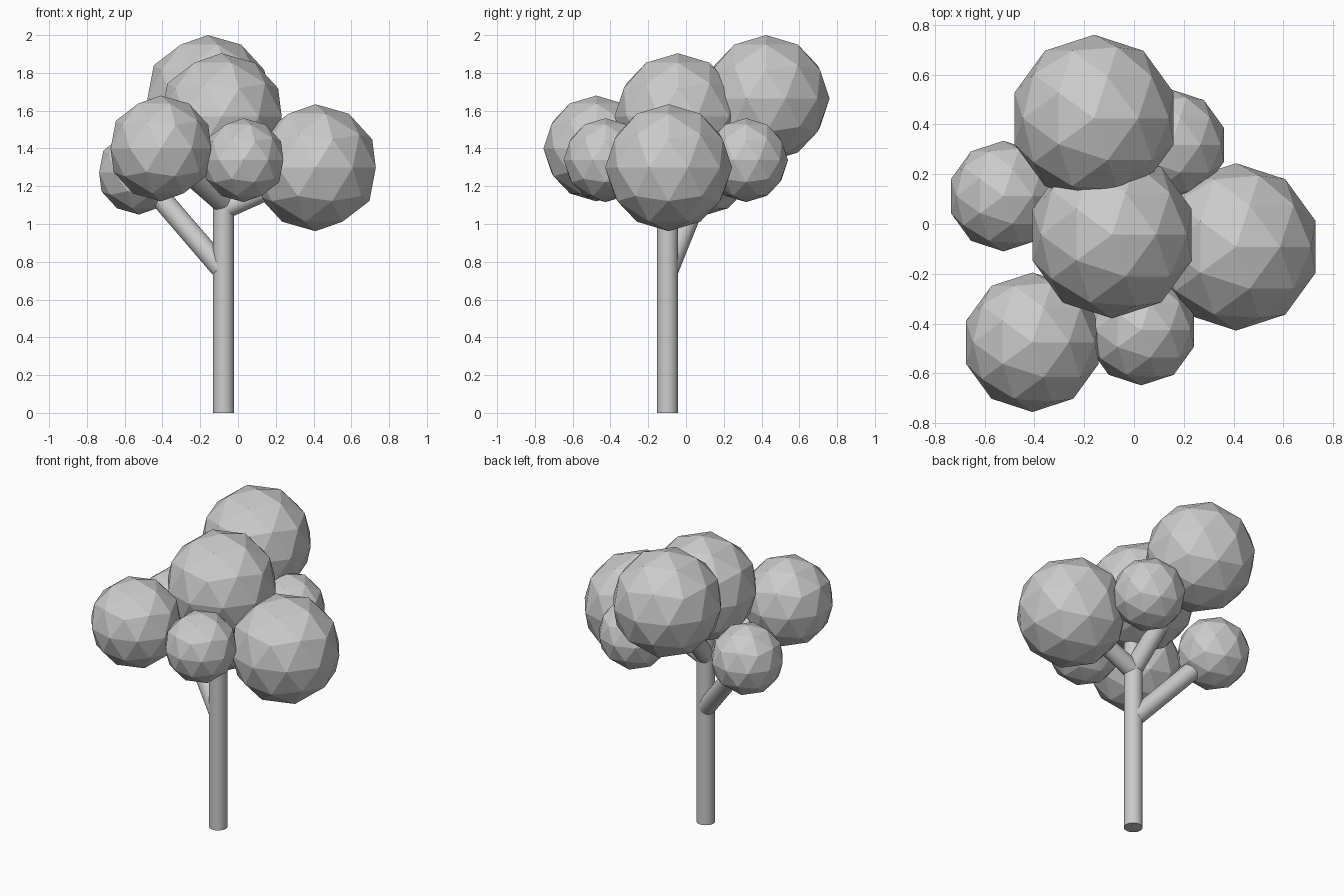
import bpy
from mathutils import Vector

if "Cube" in bpy.data.objects:
    bpy.data.objects.remove(bpy.data.objects["Cube"])

grey = bpy.data.materials.new("plain_grey")
grey.diffuse_color = (0.6, 0.6, 0.6, 1)
grey.use_nodes = True
grey.node_tree.nodes["Principled BSDF"].inputs["Base Color"].default_value = grey.diffuse_color

TRUNK_X, TRUNK_Y, WOOD_R = -0.076, -0.098, 0.056


def finish(name):
    obj = bpy.context.object
    obj.name = name
    obj.data.materials.append(grey)
    return obj


def rod(name, start, end):
    """Smooth round rod between two points."""
    start, end = Vector(start), Vector(end)
    axis = end - start
    bpy.ops.mesh.primitive_cylinder_add(
        vertices=32, radius=WOOD_R, depth=axis.length,
        location=(start + end) / 2,
        rotation=axis.to_track_quat('Z', 'Y').to_euler())
    finish(name)
    bpy.ops.object.shade_smooth_by_angle()


def leaf_ball(name, centre, radius):
    """Faceted ball of leaves."""
    bpy.ops.mesh.primitive_ico_sphere_add(subdivisions=2, radius=radius, location=centre)
    finish(name)


# Foliage: centre, radius, height where its branch leaves the trunk (None = no branch)
foliage = {
    "top_back":    ((-0.16, 0.424, 1.664), 0.336, 1.09),
    "centre":      ((-0.088, -0.043, 1.568), 0.336, None),
    "right":       ((0.41, -0.092, 1.298), 0.336, 1.08),
    "front_left":  ((-0.408, -0.475, 1.40), 0.28, 1.11),
    "front_small": ((0.029, -0.426, 1.338), 0.222, None),
    "left_small":  ((-0.524, 0.112, 1.272), 0.222, 0.75),
    "back_small":  ((0.15, 0.318, 1.338), 0.222, None),
}

# Trunk
rod("trunk", (TRUNK_X, TRUNK_Y, 0), (TRUNK_X, TRUNK_Y, 1.26))

# Leaf balls and the branches that carry them
for part, (centre, radius, fork) in foliage.items():
    leaf_ball(part + "_foliage", centre, radius)
    if fork:
        root = Vector((TRUNK_X, TRUNK_Y, fork))
        rod(part + "_branch", root.lerp(Vector(centre), 0.02), centre)
